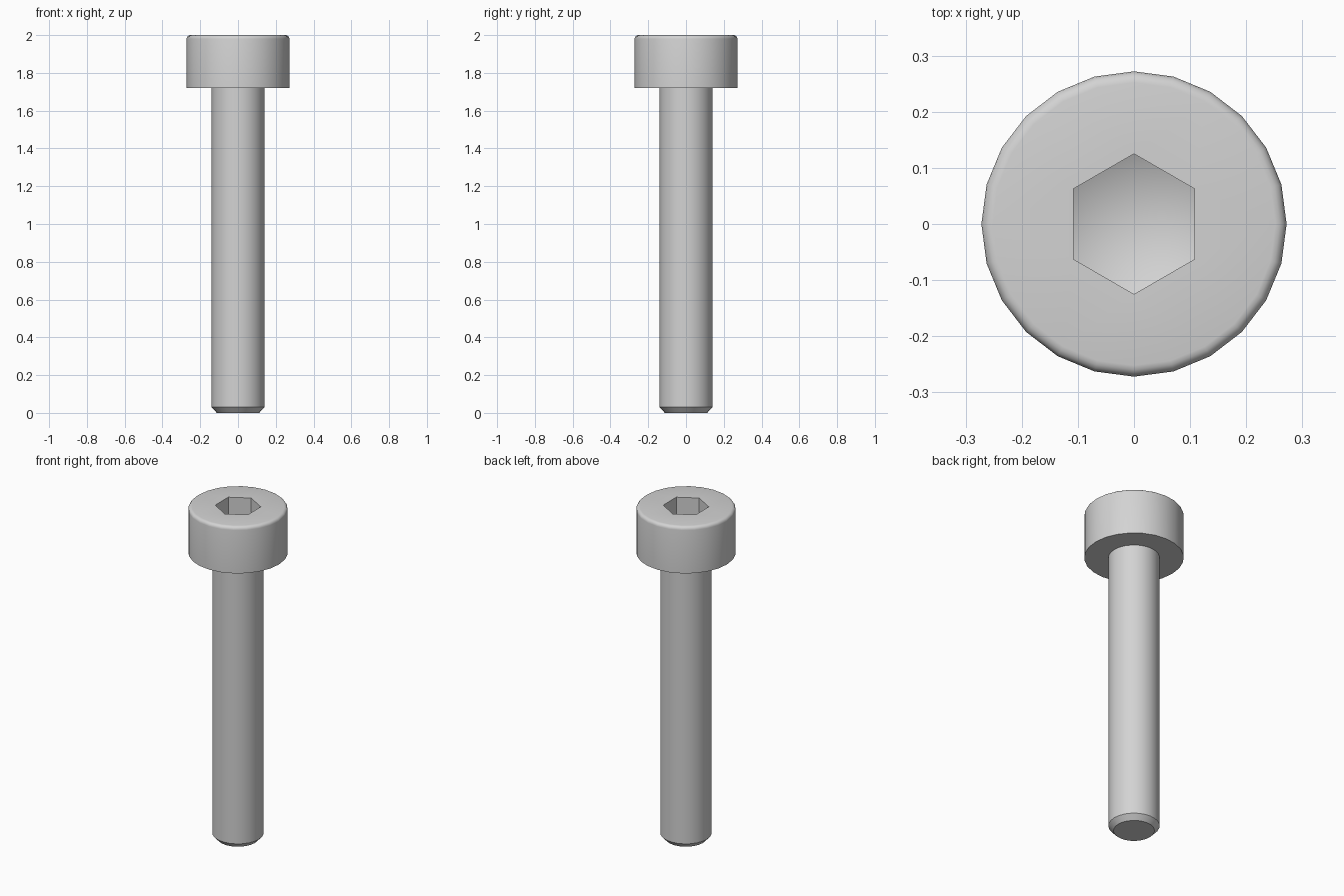
import bpy, bmesh, math

if "Cube" in bpy.data.objects:
    bpy.data.objects.remove(bpy.data.objects["Cube"])

SIDES = 24
steel = bpy.data.materials.new("light_grey_steel")
steel.diffuse_color = (0.65, 0.65, 0.65, 1)
steel.use_nodes = True
steel.node_tree.nodes["Principled BSDF"].inputs["Base Color"].default_value = steel.diffuse_color


def ring(bm, r, z, n, start=0.0):
    """Horizontal loop of n vertices."""
    return [bm.verts.new((r * math.cos(start + math.tau * i / n),
                          r * math.sin(start + math.tau * i / n), z)) for i in range(n)]


def skin(bm, a, b):
    """Quads between two matching loops."""
    n = len(a)
    for i in range(n):
        j = (i + 1) % n
        bm.faces.new((a[i], a[j], b[j], b[i]))


def lathe(bm, profile, n=SIDES):
    """Loops along an (r, z) profile, skinned from bottom to top."""
    loops = [ring(bm, r, z, n) for r, z in profile]
    for a, b in zip(loops, loops[1:]):
        skin(bm, a, b)
    return loops


def loop_edges(bm, loop):
    return [bm.edges.get((loop[i - 1], loop[i])) for i in range(len(loop))]


def finish(bm, name):
    mesh = bpy.data.meshes.new(name)
    bm.to_mesh(mesh)
    bm.free()
    mesh.materials.append(steel)
    mesh.shade_smooth()
    mesh.set_sharp_from_angle(angle=math.radians(35))
    bpy.context.collection.objects.link(bpy.data.objects.new(name, mesh))


# Shank with chamfered tip
bm = bmesh.new()
loops = lathe(bm, [(0.112, 0), (0.14, 0.03), (0.14, 1.72)])
bm.faces.new(loops[0][::-1])
finish(bm, "shank")

# Cylindrical head: underside ring, wall and rounded top rim
R, BOTTOM, TOP, FILLET = 0.272, 1.72, 2.0, 0.02
bm = bmesh.new()
profile = [(0.14, BOTTOM), (R, BOTTOM)]
for i in range(5):
    a = math.radians(90) * i / 4
    profile.append((R - FILLET + FILLET * math.cos(a), TOP - FILLET + FILLET * math.sin(a)))
rim = lathe(bm, profile)[-1]

# Hexagonal socket with a shallow drilled-cone floor
start = math.radians(90)
mouth = ring(bm, 0.125, TOP, 6, start)
floor = ring(bm, 0.125, TOP - 0.14, 6, start)
skin(bm, floor[::-1], mouth[::-1])
tip = bm.verts.new((0, 0, TOP - 0.205))
for i in range(6):
    bm.faces.new((floor[i - 1], floor[i], tip))

# Flat top face around the socket
top = bmesh.ops.triangle_fill(bm, edges=loop_edges(bm, rim) + loop_edges(bm, mouth),
                              use_beauty=True, normal=(0, 0, 1))
for f in top["geom"]:
    if isinstance(f, bmesh.types.BMFace):
        f.normal_update()
        if f.normal.z < 0:
            f.normal_flip()
finish(bm, "socket_head")
